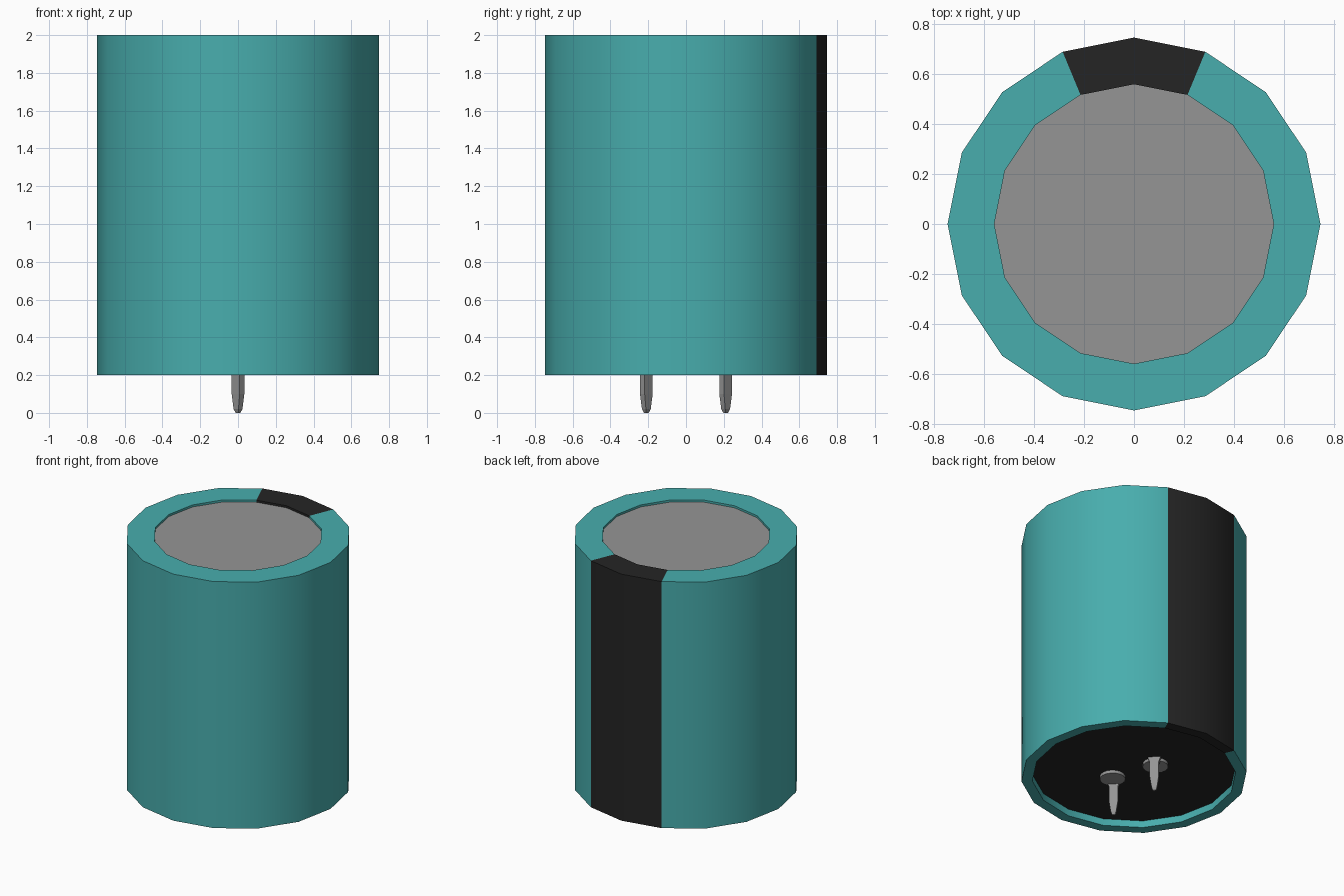
import bpy, bmesh
from math import sin, cos, pi, radians
from mathutils import Matrix

cube = bpy.data.objects.get("Cube")
if cube:
    bpy.data.objects.remove(cube, do_unlink=True)


def material(name, color):
    m = bpy.data.materials.new(name)
    m.use_nodes = True
    m.diffuse_color = (*color, 1)
    m.node_tree.nodes["Principled BSDF"].inputs["Base Color"].default_value = (*color, 1)
    return m


teal = material("teal", (0.065, 0.42, 0.42))
black = material("black", (0.018, 0.018, 0.018))
grey = material("grey", (0.3, 0.3, 0.3))

SIDES = 16
RADIUS, TOP_R, BOTTOM_R = 0.747, 0.56, 0.675
BASE, TOP = 0.2, 2.0
FLOOR, LID = 0.25, 1.985


def finish(name, bm, mats, smooth=True):
    bmesh.ops.recalc_face_normals(bm, faces=bm.faces)
    mesh = bpy.data.meshes.new(name)
    bm.to_mesh(mesh)
    bm.free()
    for m in mats:
        mesh.materials.append(m)
    obj = bpy.data.objects.new(name, mesh)
    bpy.context.collection.objects.link(obj)
    if smooth:
        bpy.ops.object.select_all(action="DESELECT")
        obj.select_set(True)
        bpy.context.view_layer.objects.active = obj
        bpy.ops.object.shade_smooth_by_angle(angle=radians(30))
    return obj


def cylinder(name, radius, z0, z1, mat, x=0, y=0):
    bm = bmesh.new()
    bmesh.ops.create_cone(bm, cap_ends=True, segments=SIDES, radius1=radius, radius2=radius,
                          depth=z1 - z0, matrix=Matrix.Translation((x, y, (z0 + z1) / 2))
                          @ Matrix.Rotation(pi / 2, 4, "Z"))
    return finish(name, bm, [mat])


# Sleeve: closed revolved profile, with the polarity stripe on the two back segments
profile = [(BOTTOM_R, FLOOR + 0.02), (BOTTOM_R, BASE), (RADIUS, BASE),
           (RADIUS, TOP), (TOP_R, TOP), (TOP_R, LID - 0.02)]
bm = bmesh.new()
rings = []
for i in range(SIDES):
    a = 2 * pi * i / SIDES
    rings.append([bm.verts.new((r * cos(a), r * sin(a), z)) for r, z in profile])
for i, ring in enumerate(rings):
    following = rings[(i + 1) % SIDES]
    for k in range(len(profile)):
        n = (k + 1) % len(profile)
        face = bm.faces.new((ring[k], following[k], following[n], ring[n]))
        face.material_index = int(i in (SIDES // 4 - 1, SIDES // 4))
finish("sleeve", bm, [teal, black])

# Recessed can top and bottom seal
cylinder("can_top", TOP_R, LID - 0.02, LID, grey)
cylinder("bottom_seal", BOTTOM_R, FLOOR, FLOOR + 0.02, black)


def section(bm, width, thick, z):
    return [bm.verts.new((sx * thick / 2, sy * width / 2, z))
            for sx, sy in ((-1, -1), (1, -1), (1, 1), (-1, 1))]


# Terminals: rivet head, sideways tab and tapered pin, turned half a circle for the second
for name, side in (("back", 1), ("front", -1)):
    px, py = 0, 0.21 * side
    rx, ry = -0.055 * side, 0.155 * side
    cylinder(name + "_rivet", 0.085, FLOOR - 0.022, FLOOR, grey, rx, ry)

    place = Matrix.Translation((px, py, 0)) @ Matrix.Rotation(radians(45 if side > 0 else 225), 4, "Z")
    bm = bmesh.new()
    bmesh.ops.create_cube(bm, size=1, matrix=place @ Matrix.Translation((-0.03, 0, FLOOR - 0.007))
                          @ Matrix.Diagonal((0.095, 0.08, 0.014, 1)))
    finish(name + "_tab", bm, [grey], False)

    bm = bmesh.new()
    steps = [section(bm, *s) for s in ((0.085, 0.035, FLOOR), (0.06, 0.035, 0.21),
                                       (0.06, 0.035, 0.1), (0.036, 0.03, 0.02),
                                       (0.02, 0.015, 0))]
    for low, high in zip(steps, steps[1:]):
        for k in range(4):
            n = (k + 1) % 4
            bm.faces.new((low[k], low[n], high[n], high[k]))
    bm.faces.new(steps[0])
    bm.faces.new(steps[-1])
    bm.transform(place)
    finish(name + "_pin", bm, [grey], False)
